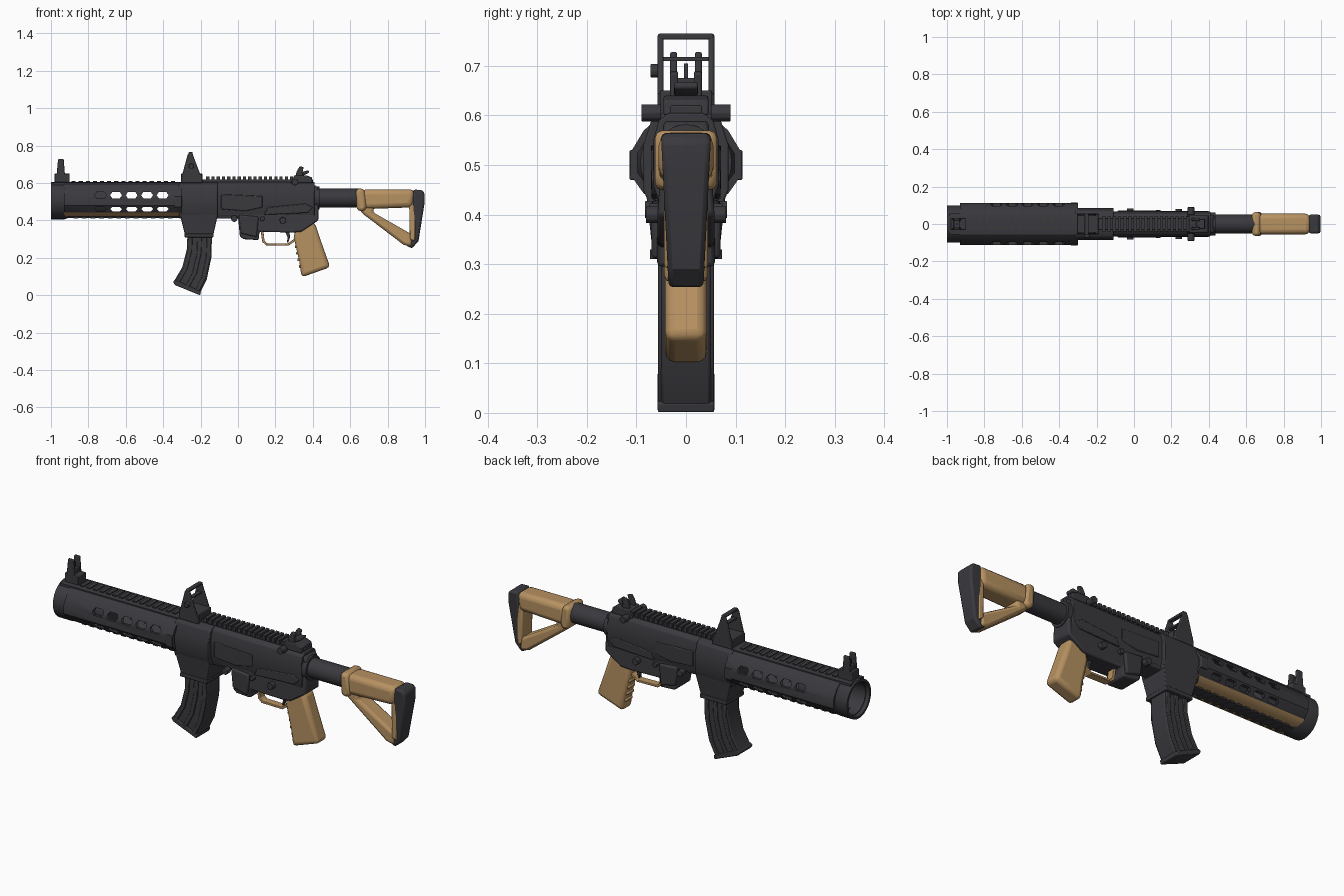
import bpy, bmesh, math
from mathutils import Vector

cube = bpy.data.objects.get("Cube")
if cube:
    bpy.data.objects.remove(cube, do_unlink=True)


def material(name, rgb):
    m = bpy.data.materials.new(name)
    m.use_nodes = True
    m.diffuse_color = (*rgb, 1)
    m.node_tree.nodes["Principled BSDF"].inputs["Base Color"].default_value = (*rgb, 1)
    return m


DARK = material("charcoal", (0.042, 0.041, 0.048))
TAN = material("tan", (0.47, 0.285, 0.12))
parts = []


def finish(name, bm, mat, bevel=0, segments=2):
    """Turn a bmesh into an object, with optional rounded edges."""
    bmesh.ops.recalc_face_normals(bm, faces=bm.faces)
    me = bpy.data.meshes.new(name)
    bm.to_mesh(me)
    bm.free()
    me.materials.append(mat)
    ob = bpy.data.objects.new(name, me)
    bpy.context.collection.objects.link(ob)
    if bevel:
        mod = ob.modifiers.new("soft_edges", 'BEVEL')
        mod.width, mod.segments = bevel, segments
        mod.limit_method, mod.angle_limit = 'ANGLE', math.radians(35)
    parts.append(ob)
    return ob


def bridge(bm, loops):
    """Skin consecutive closed loops of points and cap both ends."""
    rings = [[bm.verts.new(p) for p in loop] for loop in loops]
    n = len(rings[0])
    for a, b in zip(rings, rings[1:]):
        for i in range(n):
            bm.faces.new((a[i], a[(i + 1) % n], b[(i + 1) % n], b[i]))
    bm.faces.new(rings[0])
    bm.faces.new(rings[-1])


def prism(name, pts, half, mat=DARK, bevel=0.004, y=0, segments=2):
    """Extrude an (x, z) side profile across y; half may depend on z."""
    w = half if callable(half) else (lambda z: half)
    bm = bmesh.new()
    bridge(bm, [[(px, y + s * w(pz), pz) for px, pz in pts] for s in (-1, 1)])
    return finish(name, bm, mat, bevel, segments)


def box(name, x0, x1, z0, z1, half, mat=DARK, bevel=0.003, y=0):
    return prism(name, [(x0, z0), (x1, z0), (x1, z1), (x0, z1)], half, mat, bevel, y)


def loft(name, half_section, x0, x1, mat=DARK, bevel=0.004):
    """Extrude a mirrored (y, z) cross-section along x."""
    sec = half_section + [(-y, z) for y, z in reversed(half_section)]
    bm = bmesh.new()
    bridge(bm, [[(x, y, z) for y, z in sec] for x in (x0, x1)])
    return finish(name, bm, mat, bevel)


def lathe(name, profile, zc, mat=DARK, sides=28):
    """Spin a closed (x, radius) profile about the bore axis."""
    bm = bmesh.new()
    rings = []
    for i in range(sides):
        a = 2 * math.pi * i / sides
        rings.append([bm.verts.new((x, r * math.cos(a), zc + r * math.sin(a))) for x, r in profile])
    n = len(profile)
    for i in range(sides):
        a, b = rings[i], rings[(i + 1) % sides]
        for j in range(n):
            bm.faces.new((a[j], a[(j + 1) % n], b[(j + 1) % n], b[j]))
    bmesh.ops.remove_doubles(bm, verts=bm.verts, dist=0.0001)
    return finish(name, bm, mat)


def knob(name, x, y, z, radius, depth, mat=DARK):
    pts = [(x + radius * math.cos(i * math.pi / 5), z + radius * math.sin(i * math.pi / 5)) for i in range(10)]
    return prism(name, pts, depth / 2, mat, 0.002, y)


def cut(target, cutters):
    for c in cutters:
        mod = target.modifiers.new("cut", 'BOOLEAN')
        mod.operation, mod.object, mod.solver = 'DIFFERENCE', c, 'EXACT'
    bpy.context.view_layer.update()
    me = bpy.data.meshes.new_from_object(target.evaluated_get(bpy.context.evaluated_depsgraph_get()))
    target.modifiers.clear()
    target.data = me
    for c in cutters:
        parts.remove(c)
        bpy.data.objects.remove(c, do_unlink=True)


# Handguard: faceted hollow shell with slots through both sides
GUARD = [(0.05, 0.6), (0.085, 0.57), (0.112, 0.525), (0.112, 0.48), (0.085, 0.442), (0.045, 0.42)]
guard = loft("handguard", GUARD, -0.93, -0.3, bevel=0)
cutters = [loft("bore_cutter", [(y * 0.87, 0.51 + (z - 0.51) * 0.86) for y, z in GUARD], -1.1, -0.2, bevel=0)]
for row, half_z in ((0.535, 0.017), (0.461, 0.012)):
    for i in range(5):
        c, w, e = -0.735 + 0.083 * i, 0.032, 0.02
        hexagon = [(c - w, row), (c - e, row - half_z), (c + e, row - half_z),
                   (c + w, row), (c + e, row + half_z), (c - e, row + half_z)]
        cutters.append(prism("slot_cutter", hexagon, 0.2, bevel=0))
cut(guard, cutters)
guard.data.materials.append(TAN)
for f in guard.data.polygons:
    if f.center.z < 0.444 and f.normal.z < -0.5:
        f.material_index = 1

loft("guard_bottom_rail", [(0.028, 0.43), (0.028, 0.415), (0.02, 0.412)], -0.92, -0.31, bevel=0)
for i in range(12):
    box("bottom_rail_tooth", -0.88 + i * 0.046, -0.855 + i * 0.046, 0.41, 0.425, 0.036, bevel=0)
lathe("muzzle_collar", [(-1, 0.1), (-0.93, 0.1), (-0.905, 0.092), (-0.905, 0.08), (-1, 0.088)], 0.506)
lathe("muzzle_sleeve", [(-0.98, 0.089), (-0.7, 0.075), (-0.7, 0), (-0.72, 0), (-0.72, 0.068), (-0.98, 0.082)], 0.506)

# Top rails
loft("guard_top_rail", [(0.055, 0.59), (0.055, 0.602), (0.03, 0.606)], -0.99, -0.3, bevel=0)
for i in range(15):
    box("guard_rail_tooth", -0.89 + i * 0.038, -0.868 + i * 0.038, 0.6, 0.611, 0.035, bevel=0)
box("receiver_top_rail", -0.3, 0.4, 0.59, 0.62, 0.032)
for i in range(17):
    box("receiver_rail_tooth", -0.17 + i * 0.028, -0.153 + i * 0.028, 0.61, 0.634, 0.04, bevel=0)

# Receiver
loft("front_receiver", [(0.045, 0.605), (0.07, 0.59), (0.086, 0.54), (0.086, 0.45), (0.07, 0.41)], -0.315, -0.11)
loft("upper_receiver", [(0.035, 0.605), (0.055, 0.59), (0.066, 0.55), (0.066, 0.46), (0.05, 0.41)], -0.12, 0.41)
prism("magazine_well", [(-0.31, 0.47), (-0.305, 0.41), (-0.28, 0.31), (-0.135, 0.31), (-0.11, 0.42), (-0.11, 0.47)],
      lambda z: 0.066 + 0.12 * max(0, z - 0.33))
box("magazine_well_lip", -0.285, -0.13, 0.31, 0.33, 0.073)
prism("lower_receiver", [(-0.12, 0.5), (-0.12, 0.425), (0, 0.42), (0.01, 0.315), (0.03, 0.3), (0.11, 0.295),
                         (0.115, 0.34), (0.29, 0.335), (0.34, 0.34), (0.43, 0.4), (0.43, 0.575), (0.41, 0.59)],
      lambda z: 0.058 if z < 0.5 else 0.045, bevel=0.008)
prism("lower_block", [(0.005, 0.43), (0.015, 0.33), (0.1, 0.31), (0.11, 0.42)], 0.07, bevel=0.008)
lathe("receiver_end_ring", [(0.4, 0.062), (0.435, 0.062), (0.435, 0), (0.4, 0)], 0.52)
for s in (-1, 1):
    prism("side_panel", [(-0.09, 0.46), (0.04, 0.45), (0.13, 0.47), (0.13, 0.53), (-0.09, 0.54)], 0.004, y=s * 0.067)
    prism("side_rib", [(0.14, 0.43), (0.37, 0.44), (0.4, 0.47), (0.36, 0.49), (0.16, 0.47)], 0.006, y=s * 0.064)
    box("guard_rear_band", -0.34, -0.3, 0.47, 0.53, 0.006, y=s * 0.108)
    knob("charging_lug", 0.305, s * 0.07, 0.605, 0.018, 0.04)
    knob("selector", 0.24, s * 0.066, 0.4, 0.018, 0.03)
    knob("takedown_pin", 0.13, s * 0.064, 0.41, 0.013, 0.02)
    knob("magazine_release", -0.02, s * 0.068, 0.41, 0.018, 0.03)

# Magazine
MAG_FRONT = [(-0.27, 0.34), (-0.273, 0.25), (-0.298, 0.15), (-0.345, 0.07)]
MAG_REAR = [(-0.207, 0.004), (-0.167, 0.085), (-0.143, 0.2), (-0.138, 0.34)]
prism("magazine", MAG_FRONT + MAG_REAR, 0.05, bevel=0.006)
for t in (0.12, 0.5, 0.88):
    mid = [Vector(a).lerp(Vector(b), t) for a, b in zip(MAG_FRONT, reversed(MAG_REAR))]
    strip = [(p.x - 0.012, p.y) for p in mid] + [(p.x + 0.012, p.y) for p in reversed(mid)]
    prism("magazine_rib", strip, 0.056, bevel=0.003)
prism("magazine_floor", [(-0.347, 0.072), (-0.338, 0.055), (-0.203, 0), (-0.198, 0.02), (-0.335, 0.083)], 0.057)

# Grip, trigger and trigger guard
prism("pistol_grip", [(0.315, 0.395), (0.41, 0.39), (0.44, 0.3), (0.493, 0.15), (0.34, 0.096),
                      (0.328, 0.18), (0.298, 0.31)], 0.042, TAN, 0.02, segments=3)
for i in range(4):
    x, z = 0.318 + i * 0.007, 0.26 - i * 0.035
    box("grip_ridge", x - 0.014, x + 0.03, z - 0.008, z + 0.008, 0.028, TAN, 0.005)
prism("trigger_guard", [(0.12, 0.35), (0.13, 0.285), (0.15, 0.267), (0.27, 0.265), (0.305, 0.29), (0.305, 0.305),
                        (0.265, 0.276), (0.155, 0.278), (0.142, 0.29), (0.135, 0.35)], 0.02, TAN, 0.002)
prism("trigger", [(0.25, 0.345), (0.275, 0.345), (0.278, 0.31), (0.268, 0.28), (0.262, 0.282), (0.265, 0.31)], 0.01)

# Stock
lathe("buffer_tube", [(0.42, 0.05), (0.66, 0.05), (0.66, 0), (0.42, 0)], 0.52)
prism("stock_collar", [(0.63, 0.57), (0.675, 0.57), (0.69, 0.47), (0.67, 0.445), (0.635, 0.455)], 0.063, TAN, 0.018)
prism("stock_body", [(0.66, 0.566), (0.945, 0.566), (0.935, 0.47), (0.66, 0.46)], 0.055, TAN, 0.026, segments=3)
prism("stock_strut", [(0.65, 0.48), (0.655, 0.445), (0.885, 0.27), (0.93, 0.26), (0.93, 0.325),
                      (0.72, 0.445), (0.73, 0.48)], 0.044, TAN, 0.014)
prism("stock_rear_post", [(0.915, 0.5), (0.918, 0.3), (0.945, 0.29), (0.95, 0.5)], 0.044, TAN, 0.006)
prism("butt_pad", [(0.937, 0.565), (0.98, 0.563), (0.997, 0.55), (0.997, 0.49), (0.965, 0.29), (0.93, 0.25),
                   (0.895, 0.268), (0.928, 0.31), (0.932, 0.46)],
      lambda z: 0.035 + 0.05 * (z - 0.25), bevel=0.01)

# Tall frame sight
for s in (-1, 1):
    prism("frame_sight_side", [(-0.305, 0.62), (-0.27, 0.75), (-0.26, 0.765), (-0.245, 0.765),
                               (-0.237, 0.74), (-0.192, 0.62)], 0.006, y=s * 0.051)
    prism("frame_sight_foot", [(-0.305, 0.6), (-0.19, 0.6), (-0.195, 0.645), (-0.3, 0.645)], 0.012, y=s * 0.045)
box("frame_sight_top", -0.264, -0.242, 0.753, 0.765, 0.055)
box("frame_sight_bar", -0.262, -0.242, 0.71, 0.718, 0.05, bevel=0)
box("frame_sight_base", -0.305, -0.19, 0.6, 0.65, 0.052)
knob("frame_sight_knob", -0.25, -0.062, 0.69, 0.014, 0.02)

# Front and rear flip sights
box("front_sight_base", -0.98, -0.9, 0.59, 0.65, 0.032)
for s in (-1, 1):
    prism("front_sight_ear", [(-0.97, 0.64), (-0.925, 0.64), (-0.932, 0.728), (-0.962, 0.728)], 0.007, y=s * 0.025)
box("front_sight_bridge", -0.965, -0.93, 0.645, 0.675, 0.025)
box("front_sight_post", -0.953, -0.943, 0.66, 0.705, 0.004, bevel=0)
prism("rear_sight_base", [(0.28, 0.6), (0.4, 0.6), (0.395, 0.63), (0.37, 0.64), (0.3, 0.64)], 0.045)
for s in (-1, 1):
    prism("rear_sight_ear", [(0.305, 0.63), (0.35, 0.63), (0.345, 0.66), (0.352, 0.685),
                             (0.33, 0.69), (0.315, 0.665)], 0.008, y=s * 0.024)
prism("rear_sight_arm", [(0.33, 0.64), (0.35, 0.64), (0.38, 0.655), (0.378, 0.668), (0.34, 0.66)], 0.024)

# Smooth shading with sharp edges kept
bpy.ops.object.select_all(action='DESELECT')
for ob in parts:
    ob.select_set(True)
bpy.context.view_layer.objects.active = parts[0]
bpy.ops.object.shade_smooth_by_angle(angle=math.radians(32))
